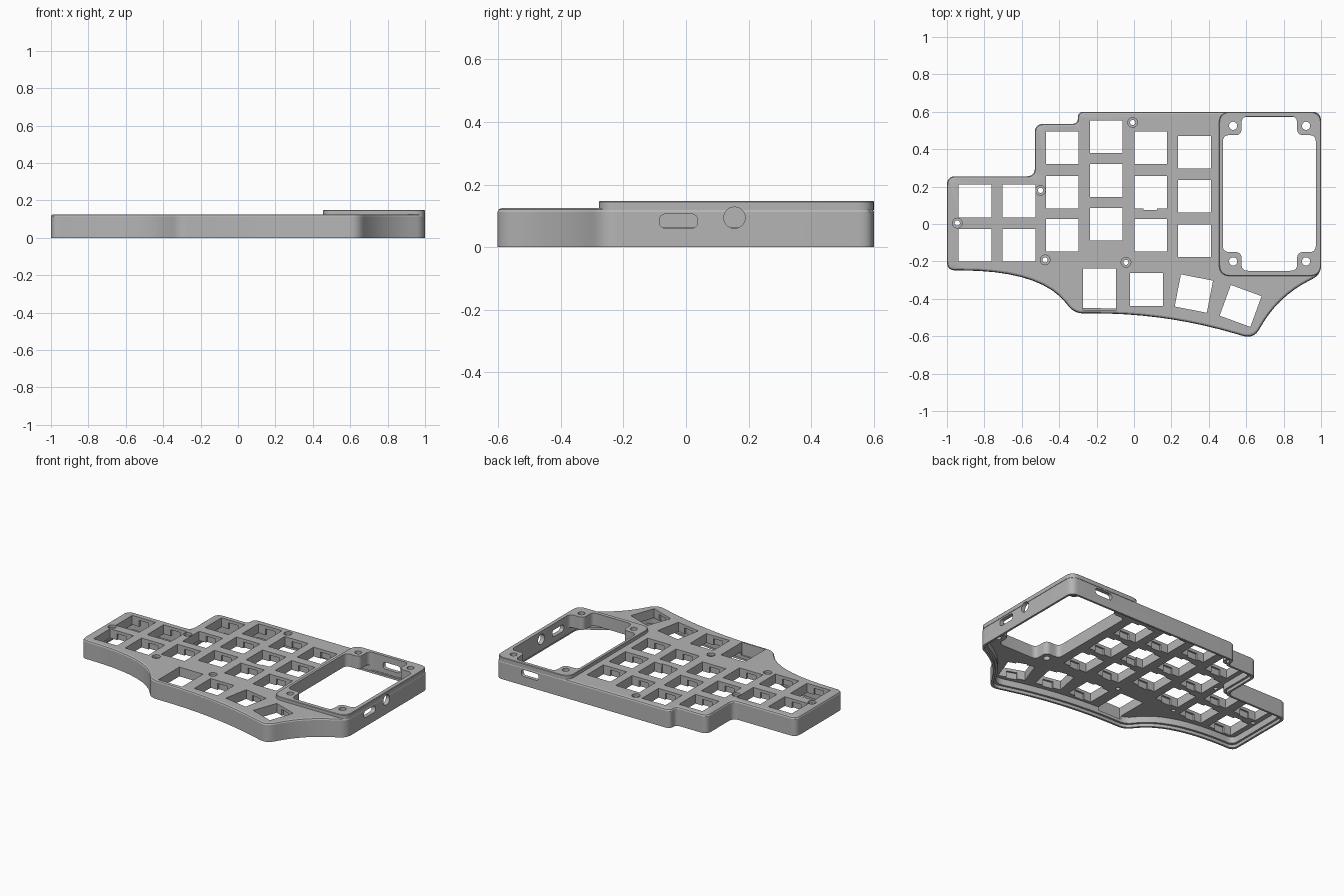
import bpy, bmesh, math
from mathutils import Vector, Matrix

cube = bpy.data.objects.get("Cube")
if cube:
    bpy.data.objects.remove(cube, do_unlink=True)

grey = bpy.data.materials.new("case_grey")
grey.use_nodes = True
grey.diffuse_color = (0.46, 0.46, 0.46, 1)
bsdf = next(n for n in grey.node_tree.nodes if n.type == "BSDF_PRINCIPLED")
bsdf.inputs["Base Color"].default_value = grey.diffuse_color


def outline(corners, inset=0.0, steps=9):
    """Inset a counter-clockwise polygon of (x, y, trim_in, trim_out), then round it."""
    pts = [Vector(c[:2]) for c in corners]
    n = len(pts)
    moved = []
    for i, p in enumerate(pts):
        a = (p - pts[i - 1]).normalized()
        b = (pts[(i + 1) % n] - p).normalized()
        na, nb = Vector((-a.y, a.x)), Vector((-b.y, b.x))
        moved.append(p + (na + nb) * inset / (1 + na.dot(nb)))
    out = []
    for i, p in enumerate(moved):
        trim_in, trim_out = corners[i][2], corners[i][-1]
        if not trim_in:
            out.append(p)
            continue
        start = p + (moved[i - 1] - p).normalized() * trim_in
        end = p + (moved[(i + 1) % n] - p).normalized() * trim_out
        for k in range(steps + 1):
            t = k / steps
            out.append(start * (1 - t) ** 2 + p * 2 * t * (1 - t) + end * t * t)
    return out


def loft(bm, corners, rings, matrix=Matrix()):
    """Closed solid through a stack of (inset, height) copies of the outline."""
    loops = []
    for inset, z in rings:
        loops.append([bm.verts.new(matrix @ Vector((p.x, p.y, z)))
                      for p in outline(corners, inset)])
    for low, high in zip(loops, loops[1:]):
        for i in range(len(low)):
            j = (i + 1) % len(low)
            bm.faces.new((low[i], low[j], high[j], high[i]))
    bm.faces.new(loops[0][::-1])
    bm.faces.new(loops[-1])


def rect(x0, x1, y0, y1, r=0.0):
    return [(x0, y0, r), (x1, y0, r), (x1, y1, r), (x0, y1, r)]


def circle(x, y, r, n=28):
    return [(x + r * math.cos(math.tau * k / n), y + r * math.sin(math.tau * k / n), 0)
            for k in range(n)]


def solid(name, parts):
    bm = bmesh.new()
    for part in parts:
        loft(bm, *part)
    mesh = bpy.data.meshes.new(name)
    bm.to_mesh(mesh)
    bm.free()
    mesh.materials.append(grey)
    ob = bpy.data.objects.new(name, mesh)
    bpy.context.collection.objects.link(ob)
    return ob


def combine(target, tool, operation="DIFFERENCE"):
    mod = target.modifiers.new(tool.name, "BOOLEAN")
    mod.operation, mod.solver, mod.object = operation, "EXACT", tool
    bpy.context.view_layer.objects.active = target
    bpy.ops.object.modifier_apply(modifier=mod.name)
    bpy.data.objects.remove(tool, do_unlink=True)


# Case outline: stepped at the back, sweeping curves at the front
case = [
    (-1, 0.255, 0.045), (-1, -0.248, 0.045),
    (-0.5, -0.25, 0.42, 0.22), (-0.32, -0.478, 0.05),
    (0.17, -0.478, 0.38, 0.38), (0.64, -0.615, 0.06),
    (0.77, -0.39, 0.18), (1, -0.27, 0.05),
    (1, 0.6, 0.05), (-0.3, 0.6, 0.032),
    (-0.3, 0.535, 0.032), (-0.53, 0.535, 0.045), (-0.53, 0.255, 0.045),
]
TOP, RIM, UNDER = 0.125, 0.148, 0.0625
body = solid("keyboard_case", [
    (case, [(0, 0), (0, TOP - 0.012), (0.004, TOP - 0.004), (0.012, TOP)])])

# Raised frame around the display
combine(body, solid("display_frame", [
    (rect(0.455, 1, -0.278, 0.6, 0.06), [(0, 0.118), (0, RIM - 0.003), (0.003, RIM)])]),
    "UNION")

# Hollow underside with a stepped seat for the base plate
combine(body, solid("cavity", [
    (case, [(0.014, -0.1), (0.014, 0.02), (0.028, 0.02), (0.028, UNDER)])]))

# Display opening, leaving a screw boss in each corner
x0, x1, y0, y1, b, r = 0.475, 0.972, -0.25, 0.575, 0.1, 0.035
opening = [
    (x0 + b, y0), (x1 - b, y0), (x1 - b, y0 + b), (x1, y0 + b),
    (x1, y1 - b), (x1 - b, y1 - b), (x1 - b, y1), (x0 + b, y1),
    (x0 + b, y1 - b), (x0, y1 - b), (x0, y0 + b), (x0 + b, y0 + b)]
combine(body, solid("display_opening", [
    ([(x, y, r) for x, y in opening], [(0, 0.03), (0, 0.3)])]))

# Key openings: columns of square holes, then the fanned thumb keys
columns = {
    -0.85: (0.123, -0.113), -0.615: (0.123, -0.113),
    -0.383: (0.408, 0.17, -0.06), -0.148: (0.467, 0.233, -0.002),
    0.09: (0.408, 0.17, -0.06), 0.323: (0.383, 0.148, -0.09)}
keys = [(x, y, 0) for x, ys in columns.items() for y in ys]
keys += [(0.067, -0.35, 0), (0.32, -0.372, -11), (0.57, -0.438, -20)]
h = 0.0875
holes, notches = [], []
for x, y, angle in keys:
    place = Matrix.Translation((x, y, 0)) @ Matrix.Rotation(math.radians(angle), 4, "Z")
    holes.append((rect(-h, h, -h, h), [(0, 0.04), (0, 0.3)], place))
    notches.append((rect(-0.035, 0.035, -h - 0.012, h + 0.012),
                    [(0, 0.045), (0, 0.105)], place))
holes.append((rect(-0.272, -0.095, -0.46, -0.237), [(0, 0.04), (0, 0.3)]))
combine(body, solid("key_openings", holes))
combine(body, solid("clip_notches", notches))

# Counterbored case screws and plain display screws
screws = [(-0.945, 0.005), (-0.5, 0.18), (-0.475, -0.192), (-0.007, 0.543), (-0.043, -0.205)]
bores = [(circle(x, y, 0.026), [(0.012, 0.03), (0.012, 0.108), (0, 0.108), (0, 0.3)])
         for x, y in screws]
bores += [(circle(x, y, 0.022), [(0, 0.03), (0, 0.3)])
          for x in (0.53, 0.92) for y in (-0.2, 0.525)]
bores.append((rect(0.05, 0.122, 0.075, 0.1), [(0, 0.04), (0, 0.3)]))
combine(body, solid("screw_holes", bores))

# Ports in the left wall and the back wall
side = Matrix(((0, 0, 1, 0), (1, 0, 0, 0), (0, 1, 0, 0), (0, 0, 0, 1)))
back = Matrix(((1, 0, 0, 0), (0, 0, -1, 0), (0, 1, 0, 0), (0, 0, 0, 1)))
combine(body, solid("ports", [
    (rect(-0.085, 0.037, 0.06, 0.106, 0.0225), [(0, 0.9), (0, 1.1)], side),
    (circle(0.155, 0.094, 0.034), [(0, 0.9), (0, 1.1)], side),
    (rect(0.68, 0.81, 0.06, 0.106, 0.0225), [(0, -0.7), (0, -0.5)], back)]))

bpy.ops.object.select_all(action="DESELECT")
body.select_set(True)
bpy.context.view_layer.objects.active = body
bpy.ops.object.shade_smooth_by_angle(angle=math.radians(20))
